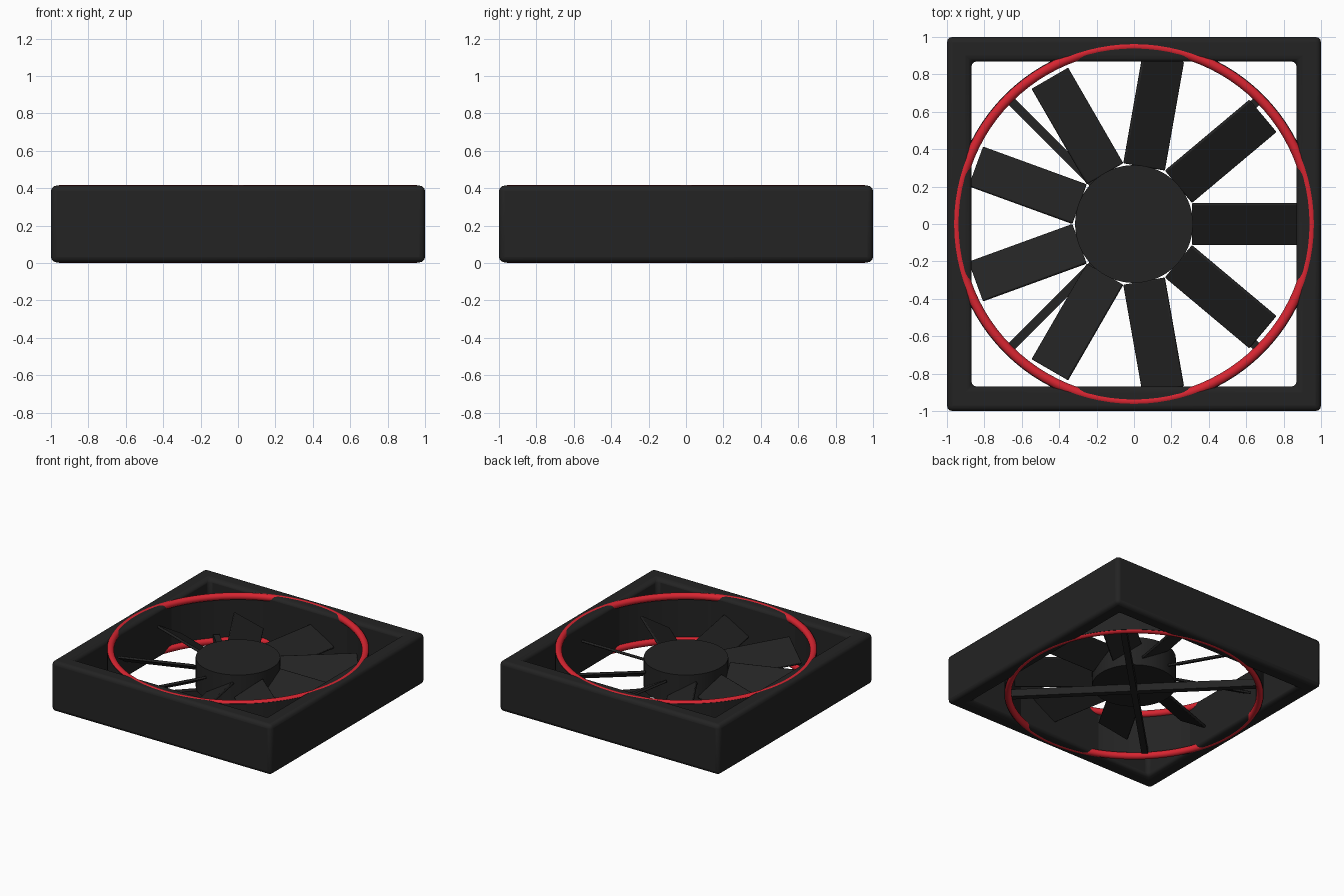
import bpy, bmesh, math
from mathutils import Matrix

if "Cube" in bpy.data.objects:
    bpy.data.objects.remove(bpy.data.objects["Cube"], do_unlink=True)


def material(name, rgb):
    m = bpy.data.materials.new(name)
    m.use_nodes = True
    m.diffuse_color = (*rgb, 1)
    m.node_tree.nodes["Principled BSDF"].inputs["Base Color"].default_value = (*rgb, 1)
    return m


black = material("matte black", (0.017, 0.017, 0.017))
red = material("bright red", (0.68, 0.018, 0.03))


def finish(obj, name, mat, bevel=0, segments=3):
    obj.name = obj.data.name = name
    obj.data.materials.append(mat)
    if bevel:
        mod = obj.modifiers.new("Bevel", "BEVEL")
        mod.width, mod.segments = bevel, segments
        mod.limit_method = "ANGLE"
    bpy.ops.object.select_all(action="DESELECT")
    obj.select_set(True)
    bpy.context.view_layer.objects.active = obj
    bpy.ops.object.shade_smooth_by_angle(angle=math.radians(35))
    return obj


def from_bmesh(bm):
    bmesh.ops.recalc_face_normals(bm, faces=bm.faces)
    mesh = bpy.data.meshes.new("part")
    bm.to_mesh(mesh)
    bm.free()
    obj = bpy.data.objects.new("part", mesh)
    bpy.context.collection.objects.link(obj)
    return obj


def hollow(outer, inner, z0, z1, sides, turn=0):
    """Ring of rectangular section with any number of sides."""
    bm = bmesh.new()
    section = [(outer, z0), (outer, z1), (inner, z1), (inner, z0)]
    loops = []
    for i in range(sides):
        a = turn + math.tau * i / sides
        loops.append([bm.verts.new((r * math.cos(a), r * math.sin(a), z)) for r, z in section])
    for i in range(sides):
        a, b = loops[i], loops[(i + 1) % sides]
        for j in range(4):
            k = (j + 1) % 4
            bm.faces.new((a[j], b[j], b[k], a[k]))
    return from_bmesh(bm)


def box(size, matrix):
    bm = bmesh.new()
    bmesh.ops.create_cube(bm, size=1, matrix=matrix @ Matrix.Diagonal((*size, 1)))
    return from_bmesh(bm)


# Square housing and the round shroud inside it
diag = math.sqrt(2)
finish(hollow(diag, 0.87 * diag, 0.003, 0.414, 4, math.pi / 4), "frame", black, 0.03)
finish(hollow(0.977, 0.95, 0.015, 0.402, 96), "shroud", black)

# Red trim rings, top and bottom
for name, z in (("top_ring", 0.39), ("bottom_ring", 0.027)):
    bpy.ops.mesh.primitive_torus_add(major_radius=0.95, minor_radius=0.027,
                                     major_segments=96, minor_segments=16, location=(0, 0, z))
    finish(bpy.context.object, name, red)

# Motor hub
bpy.ops.mesh.primitive_cylinder_add(vertices=64, radius=0.315, depth=0.24, location=(0, 0, 0.21))
finish(bpy.context.object, "hub", black)

# Nine pitched blades
for i in range(9):
    m = (Matrix.Rotation(math.tau * i / 9, 4, "Z") @ Matrix.Translation((0.605, 0, 0.21))
         @ Matrix.Rotation(math.radians(30), 4, "X"))
    finish(box((0.59, 0.255, 0.02), m), f"blade_{i + 1}", black, 0.006, 2)

# Crossed support struts under the hub
for i in range(2):
    m = Matrix.Rotation(math.pi * (0.25 + i / 2), 4, "Z") @ Matrix.Translation((0, 0, 0.06))
    finish(box((1.86, 0.047, 0.06), m), f"strut_{i + 1}", black)
